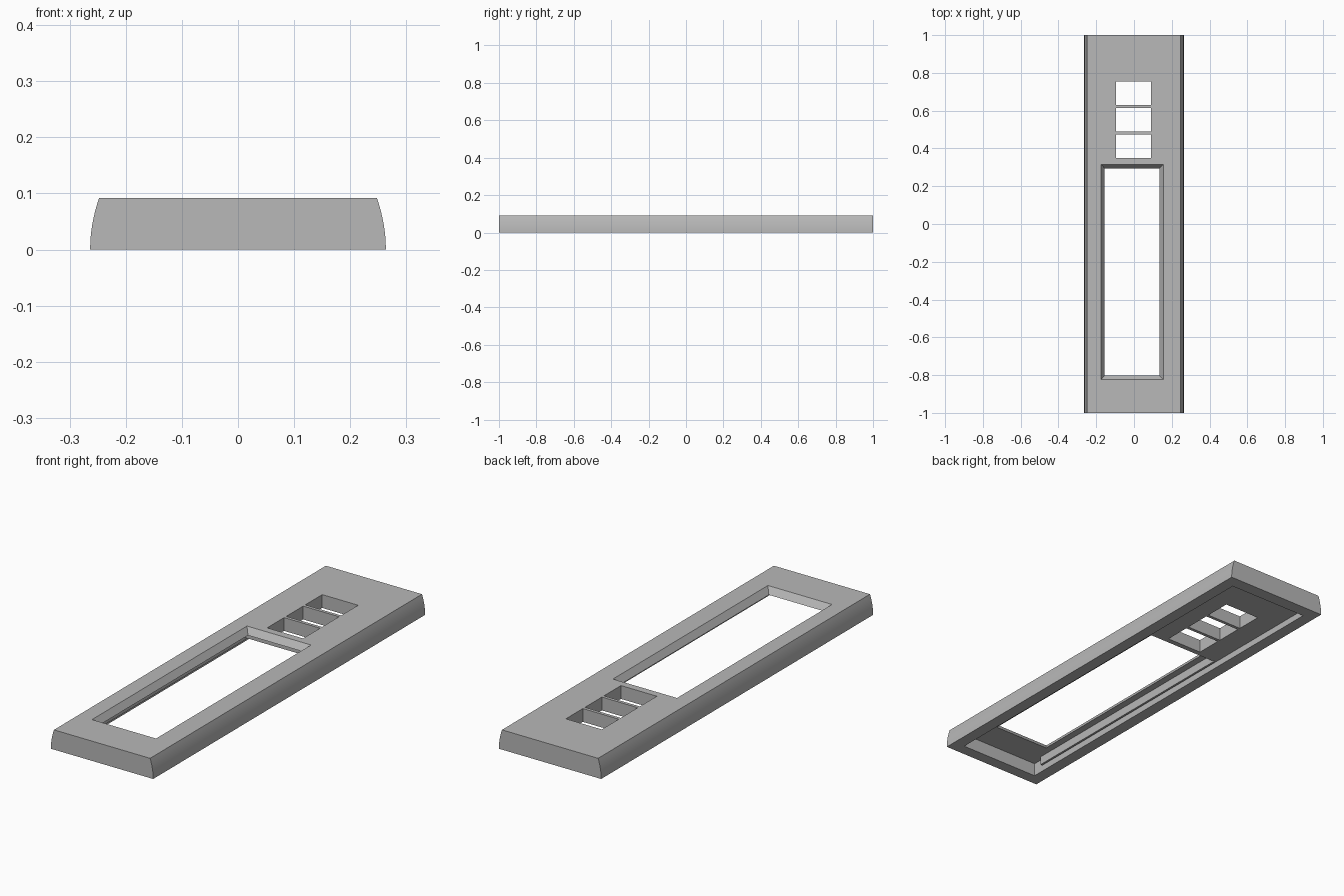
import bpy
import bmesh
import math

old = bpy.data.objects.get("Cube")
if old:
    bpy.data.objects.remove(old, do_unlink=True)

gray = bpy.data.materials.new("plain gray")
gray.use_nodes = True
gray.diffuse_color = (0.48, 0.48, 0.48, 1)
gray.node_tree.nodes["Principled BSDF"].inputs["Base Color"].default_value = (0.48, 0.48, 0.48, 1)


def loft(name, rings):
    """Closed solid from a stack of matching point rings."""
    bm = bmesh.new()
    loops = [[bm.verts.new(p) for p in ring] for ring in rings]
    n = len(loops[0])
    for a, b in zip(loops, loops[1:]):
        for i in range(n):
            j = (i + 1) % n
            bm.faces.new((a[i], a[j], b[j], b[i]))
    bm.faces.new(loops[0][::-1])
    bm.faces.new(loops[-1])
    bmesh.ops.recalc_face_normals(bm, faces=bm.faces[:])
    mesh = bpy.data.meshes.new(name)
    bm.to_mesh(mesh)
    bm.free()
    mesh.materials.append(gray)
    obj = bpy.data.objects.new(name, mesh)
    bpy.context.collection.objects.link(obj)
    return obj


def rect(x0, x1, y0, y1, z):
    return [(x0, y0, z), (x1, y0, z), (x1, y1, z), (x0, y1, z)]


def box(name, x0, x1, y0, y1, z0, z1):
    return loft(name, [rect(x0, x1, y0, y1, z) for z in (z0, z1)])


def select_only(obj):
    bpy.ops.object.select_all(action='DESELECT')
    obj.select_set(True)
    bpy.context.view_layer.objects.active = obj


def cut(target, cutter):
    cutter.hide_render = True
    mod = target.modifiers.new("cut", 'BOOLEAN')
    mod.operation = 'DIFFERENCE'
    mod.solver = 'EXACT'
    mod.object = cutter
    select_only(target)
    bpy.ops.object.modifier_apply(modifier=mod.name)
    bpy.data.objects.remove(cutter, do_unlink=True)


# Cover body: flat top, sides bulging in a shallow arc
HEIGHT = 0.092
side = []
for i in range(9):
    z = HEIGHT * i / 8
    side.append((0.2475 + 0.016 * (1 - (z / HEIGHT) ** 2), z))
profile = side + [(-x, z) for x, z in reversed(side)]
body = loft("cover_body", [[(x, y, z) for x, z in profile] for y in (-1, 1)])

# Hollow underside: deep around the window, shallow around the button holes
cut(body, box("deep_cavity", -0.207, 0.207, -0.945, 0.325, -0.05, 0.062))
cut(body, box("shallow_cavity", -0.207, 0.207, 0.2, 0.94, -0.05, 0.03))

# Long window with sloping sides
bottom, top = 0.062, HEIGHT
slope = [rect(-0.155, 0.135, -0.802, 0.295, -0.05),
         rect(-0.155, 0.135, -0.802, 0.295, bottom),
         rect(-0.175, 0.155, -0.824, 0.316, top),
         rect(-0.175, 0.155, -0.824, 0.316, top + 0.05)]
cut(body, loft("window_cutter", slope))

# Three button holes
for i in range(3):
    y = 0.35 + 0.14 * i
    cut(body, box("button_hole_cutter", -0.095, 0.09, y, y + 0.125, -0.05, 0.2))

select_only(body)
bpy.ops.object.shade_smooth_by_angle(angle=math.radians(25))

# Thin retaining ribs under the long edges of the window
for name, s in (("left_rib", 1), ("right_rib", -1)):
    xs = sorted((s * 0.188, s * 0.198))
    box(name, xs[0], xs[1], -0.88, 0.33, 0.022, 0.066)
